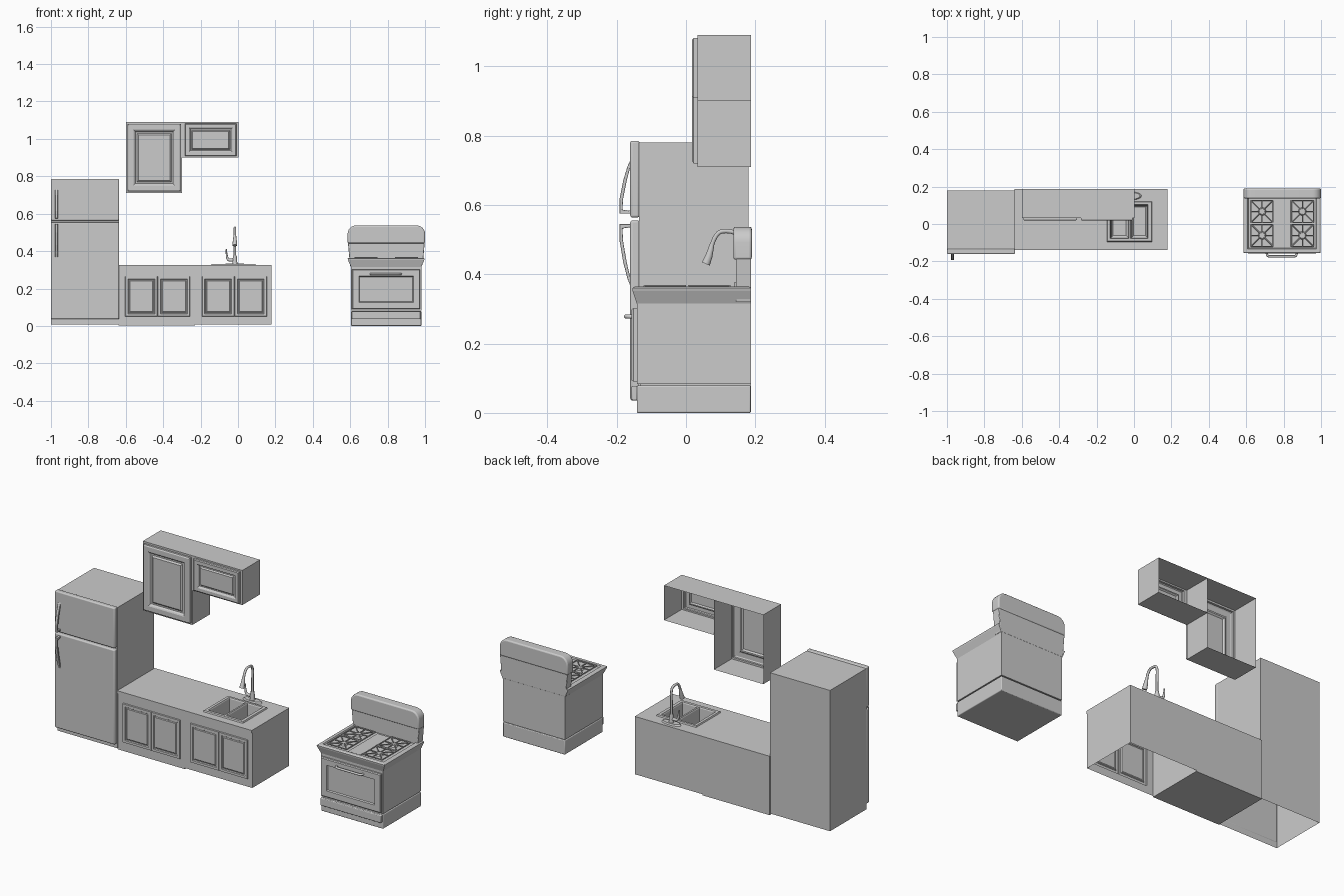
import bpy, bmesh, math

if "Cube" in bpy.data.objects:
    bpy.data.objects.remove(bpy.data.objects["Cube"])


def finish(name, bm, bevel=0, recalc=True, segments=3):
    if recalc:
        bmesh.ops.recalc_face_normals(bm, faces=bm.faces)
    me = bpy.data.meshes.new(name)
    bm.to_mesh(me)
    bm.free()
    ob = bpy.data.objects.new(name, me)
    bpy.context.collection.objects.link(ob)
    if bevel:
        m = ob.modifiers.new("Bevel", "BEVEL")
        m.width, m.segments, m.limit_method = bevel, segments, "ANGLE"
    return ob


def smooth(ob, angle=40):
    bpy.ops.object.select_all(action="DESELECT")
    bpy.context.view_layer.objects.active = ob
    ob.select_set(True)
    bpy.ops.object.shade_smooth_by_angle(angle=math.radians(angle))


def box(name, x, y, z, omit="", bevel=0):
    """Box from ranges; omit any of L R F K(back) B T to leave a side open."""
    bm = bmesh.new()
    v = [bm.verts.new((i, j, k)) for k in z for j in y for i in x]
    sides = dict(B=(0, 2, 3, 1), T=(4, 5, 7, 6), F=(0, 1, 5, 4),
                 K=(2, 6, 7, 3), L=(0, 4, 6, 2), R=(1, 3, 7, 5))
    for key, ids in sides.items():
        if key not in omit:
            bm.faces.new([v[i] for i in ids])
    return finish(name, bm, bevel, recalc=False)


def rings(name, loops, up=False, cap=True):
    """Loft rectangles (a0, a1, b0, b1, depth): facing up (x, y) or front (x, z)."""
    bm = bmesh.new()
    prev = None
    for a0, a1, b0, b1, d in loops:
        pts = ((a0, b0), (a1, b0), (a1, b1), (a0, b1))
        cur = [bm.verts.new((a, b, d) if up else (a, d, b)) for a, b in pts]
        if prev:
            for i in range(4):
                j = (i + 1) % 4
                bm.faces.new((prev[i], prev[j], cur[j], cur[i]))
        prev = cur
    if cap:
        bm.faces.new(prev)
    return finish(name, bm, recalc=False)


def inset(r, d, depth):
    return (r[0] + d, r[1] - d, r[2] + d, r[3] - d, depth)


def prism(name, pts, lo, hi, axis="x", bevel=0):
    bm = bmesh.new()
    f = bm.faces.new([bm.verts.new((lo, a, b) if axis == "x" else (a, lo, b)) for a, b in pts])
    new = bmesh.ops.extrude_face_region(bm, geom=[f])["geom"]
    d = (hi - lo, 0, 0) if axis == "x" else (0, hi - lo, 0)
    bmesh.ops.translate(bm, vec=d, verts=[e for e in new if isinstance(e, bmesh.types.BMVert)])
    return finish(name, bm, bevel)


def tube(name, paths, r, curved=True, res=3, radii=None):
    cu = bpy.data.curves.new(name, "CURVE")
    cu.dimensions, cu.bevel_depth, cu.bevel_resolution, cu.use_fill_caps = "3D", r, res, True
    for path in paths:
        s = cu.splines.new("NURBS" if curved else "POLY")
        s.points.add(len(path) - 1)
        for i, p in enumerate(path):
            s.points[i].co = (*p, 1)
            s.points[i].radius = radii[i] if radii else 1
        if curved:
            s.use_endpoint_u, s.order_u, s.resolution_u = True, 3, 6
    ob = bpy.data.objects.new(name, cu)
    bpy.context.collection.objects.link(ob)
    bpy.ops.object.select_all(action="DESELECT")
    bpy.context.view_layer.objects.active = ob
    ob.select_set(True)
    bpy.ops.object.convert(target="MESH")
    ob = bpy.context.object
    smooth(ob)
    return ob


def disc(name, c, r, h, top=1.0, sx=1):
    bm = bmesh.new()
    bmesh.ops.create_cone(bm, cap_ends=True, segments=24, radius1=r, radius2=r * top, depth=h)
    bmesh.ops.scale(bm, vec=(sx, 1, 1), verts=bm.verts)
    bmesh.ops.translate(bm, vec=(c[0], c[1], c[2] + h / 2), verts=bm.verts)
    smooth(finish(name, bm))


# Fridge: body open underneath, two doors, bowed handles
box("fridge_body", (-1, -0.636), (-0.135, 0.18), (0.008, 0.78), omit="B")
for part, z in (("lower", (0.036, 0.555)), ("upper", (0.564, 0.785))):
    smooth(box(f"fridge_{part}_door", (-1, -0.636), (-0.161, -0.134), z, bevel=0.006))
BOW = [(0, -0.192), (0.25, -0.192), (0.6, -0.181), (0.85, -0.169), (1, -0.158), (0.9, -0.158),
       (0.6, -0.171), (0.25, -0.182), (0.07, -0.183), (0.05, -0.158), (0, -0.158)]
for part, z0, length in (("upper", 0.575, 0.16), ("lower", 0.545, -0.185)):
    prism(f"fridge_{part}_handle", [(y, z0 + t * length) for t, y in BOW], -0.978, -0.963, bevel=0.002)

# Base cabinets: closed left unit, open-bottomed sink unit
FY = -0.133
box("base_cabinet_left", (-0.638, -0.23), (FY, 0.187), (0.002, 0.325))
box("base_cabinet_sink", (-0.23, 0.18), (FY, 0.187), (0.008, 0.325), omit="BFTL")
box("counter_edge", (-0.638, 0.18), (-0.138, FY), (0.31, 0.325), omit="K")
DZ = (0.05, 0.265)
rings("sink_cabinet_front", [(-0.23, 0.18, 0.008, 0.325, FY), (-0.193, 0.155, *DZ, FY)], cap=False)
for side, start in (("left", -0.604), ("sink", -0.193)):
    for n in range(2):
        r = (start + n * 0.174, start + (n + 1) * 0.174, *DZ)
        rings(f"base_door_{side}_{n}", [inset(r, *s) for s in (
            (0, FY), (0.002, FY - 0.006), (0.015, FY - 0.006), (0.018, FY - 0.001),
            (0.022, FY - 0.001), (0.026, FY - 0.004))])

# Countertop over the sink unit and double-basin sink
SX, SY = (-0.145, 0.096), (-0.095, 0.12)
rings("sink_countertop", [(-0.23, 0.18, FY, 0.187, 0.325), (*SX, *SY, 0.325),
                          inset((*SX, *SY), 0.003, 0.332)], up=True, cap=False)
for side, x0, x1, a, b in (("left", -0.142, -0.0225, -0.127, -0.027),
                           ("right", -0.0225, 0.093, -0.018, 0.076)):
    r = (a, b, -0.077, 0.105)
    rings(f"sink_basin_{side}", [(x0, x1, -0.092, 0.117, 0.332), inset(r, 0, 0.332),
                                 inset(r, 0.003, 0.326), inset(r, 0.006, 0.255),
                                 inset(r, 0.015, 0.245)], up=True)

# Faucet: oval plate, stem, gooseneck with spray head, side lever
FX, FYC = -0.017, 0.15
disc("faucet_plate", (FX, FYC, 0.325), 0.022, 0.008, 0.85, sx=2.6)
disc("faucet_base", (FX, FYC, 0.332), 0.014, 0.045, 0.7)
tube("faucet_neck", [[(FX, y, z) for y, z in (
    (FYC, 0.37), (FYC, 0.45), (0.152, 0.515), (0.125, 0.526), (0.085, 0.522), (0.073, 0.478))]], 0.0065)
tube("faucet_head", [[(FX, 0.075, 0.485), (FX, 0.066, 0.452), (FX, 0.057, 0.43)]], 0.01,
     curved=False, radii=[0.7, 1.1, 1.3])
tube("faucet_lever", [[(FX, FYC, 0.352), (-0.045, FYC, 0.35), (-0.06, FYC, 0.36), (-0.063, FYC, 0.41)]],
     0.006, radii=[1.3, 1.5, 1, 0.6])

# Wall cabinets: shells open at the back with raised-frame doors
for n, cab, door, s in (("tall", (-0.6, -0.3, 0.71, 1.09), (-0.59, -0.306, 0.72, 1.08), 1),
                        ("short", (-0.3, 0.003, 0.9, 1.09), (-0.284, -0.008, 0.908, 1.082), 0.72)):
    box(f"wall_cabinet_{n}", cab[:2], (0.033, 0.187), cab[2:], omit="FK")
    loops = [(*cab, 0.033)] + [inset(door, d * s, y) for d, y in (
        (0, 0.033), (0, 0.022), (0.006, 0.018), (0.03, 0.018), (0.036, 0.021),
        (0.042, 0.029), (0.05, 0.029), (0.058, 0.022))]
    rings(f"wall_door_{n}", loops)

# Range: body, drawer, oven door with window, bar handle
RX = (0.604, 0.98)
box("range_body", RX, (-0.142, 0.187), (0.083, 0.32))
smooth(box("range_base", RX, (-0.142, 0.187), (0.0, 0.079), bevel=0.004))
smooth(box("drawer_front", (0.608, 0.976), (-0.157, -0.14), (0.036, 0.078), bevel=0.004))
od = (0.61, 0.974, 0.09, 0.302)
rings("oven_door", [inset(od, *s) for s in ((0, -0.142), (0, -0.152), (0.004, -0.157), (0.036, -0.157),
                                            (0.04, -0.15), (0.046, -0.15))])
tube("oven_handle", [[(0.71, -0.155, 0.278), (0.71, -0.173, 0.278), (0.74, -0.173, 0.278),
                      (0.84, -0.173, 0.278), (0.87, -0.173, 0.278), (0.87, -0.155, 0.278)]], 0.006)

# Flared cooktop with recessed tray
ct = (0.586, 0.998, -0.155, 0.187)
rings("cooktop", [(*RX, -0.142, 0.187, 0.316), (0.588, 0.996, -0.154, 0.188, 0.352), (*ct, 0.36),
                  inset(ct, 0.006, 0.364), inset(ct, 0.022, 0.364), inset(ct, 0.026, 0.356)], up=True)
box("cooktop_centre", (0.755, 0.829), (-0.125, 0.13), (0.356, 0.36))

# Backguard with rounded upper corners over a narrower lower panel
L, R, T, rad = 0.586, 1.0, 0.537, 0.045
arc = [(math.radians(a)) for a in range(0, 91, 15)]
outline = [(L, 0.442)] + [(R, 0.442)] + [(R - rad + rad * math.cos(a), T - rad + rad * math.sin(a)) for a in arc] \
    + [(L + rad - rad * math.sin(a), T - rad + rad * math.cos(a)) for a in arc]
smooth(prism("backguard_upper", outline, 0.137, 0.19, "y", bevel=0.007))
prism("backguard_lower", [(0.6, 0.32), (0.984, 0.32), (0.99, 0.355), (0.998, 0.445), (0.588, 0.445), (0.596, 0.355)],
      0.144, 0.188, "y", bevel=0.003)

# Four burners under square star grates
n = 0
for cx in (0.685, 0.9):
    for cy in (0.067, -0.061):
        n += 1
        disc(f"burner_{n}", (cx, cy, 0.355), 0.022, 0.009, 0.8)
        h, z = 0.059, 0.366
        bars = [[(cx - h, cy - h, z), (cx + h, cy - h, z)], [(cx - h, cy + h, z), (cx + h, cy + h, z)],
                [(cx - h, cy - h, z), (cx - h, cy + h, z)], [(cx + h, cy - h, z), (cx + h, cy + h, z)]]
        for i in range(8):
            c, s = math.cos(i * math.pi / 4), math.sin(i * math.pi / 4)
            k = h / max(abs(c), abs(s))
            bars.append([(cx + 0.014 * c, cy + 0.014 * s, z), (cx + k * c, cy + k * s, z)])
        tube(f"grate_{n}", bars, 0.003, curved=False, res=1)
